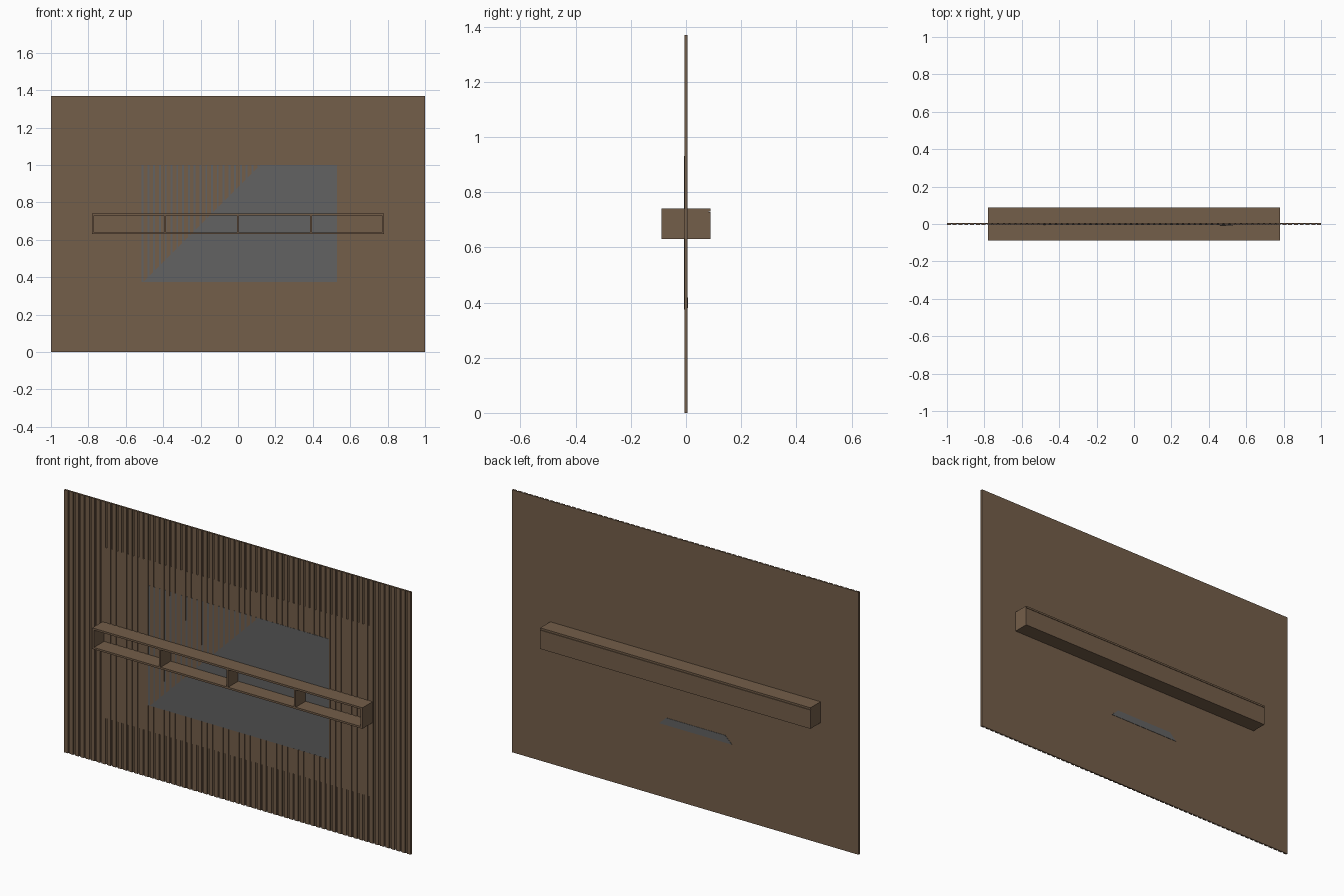
import bpy, bmesh

if "Cube" in bpy.data.objects:
    bpy.data.objects.remove(bpy.data.objects["Cube"])


def material(name, rgb):
    m = bpy.data.materials.new(name)
    m.diffuse_color = (*rgb, 1)
    m.use_nodes = True
    m.node_tree.nodes["Principled BSDF"].inputs["Base Color"].default_value = m.diffuse_color
    return m


WOOD = material("walnut_brown", (0.175, 0.112, 0.067))
GREY = material("screen_grey", (0.122, 0.122, 0.122))


def finish(name, bm, mat):
    bmesh.ops.recalc_face_normals(bm, faces=bm.faces)
    me = bpy.data.meshes.new(name)
    bm.to_mesh(me)
    bm.free()
    me.materials.append(mat)
    ob = bpy.data.objects.new(name, me)
    bpy.context.collection.objects.link(ob)
    return ob


def prism(bm, pts, y0, y1):
    """Extrude an x-z outline from depth y0 to y1; depths may be functions of x, z."""
    f0 = y0 if callable(y0) else lambda x, z: y0
    f1 = y1 if callable(y1) else lambda x, z: y1
    a = [bm.verts.new((x, f0(x, z), z)) for x, z in pts]
    b = [bm.verts.new((x, f1(x, z), z)) for x, z in pts]
    n = len(pts)
    bm.faces.new(a)
    bm.faces.new(b[::-1])
    for i in range(n):
        j = (i + 1) % n
        bm.faces.new((a[i], b[i], b[j], a[j]))


def rect(x0, x1, z0, z1):
    return [(x0, z0), (x1, z0), (x1, z1), (x0, z1)]


# Slatted wall: one grooved profile extruded upwards
H, SLATS, GAP = 1.37, 65, 0.010
pitch = (2 + GAP) / SLATS
profile = [(1, 0.005), (-1, 0.005)]
for i in range(SLATS):
    x0 = -1 + i * pitch
    x1 = x0 + pitch - GAP
    if i:
        profile.append((x0, 0.001))
    profile += [(x0, -0.005), (x1, -0.005)]
    if i < SLATS - 1:
        profile.append((x1, 0.001))
bm = bmesh.new()
face = bm.faces.new([bm.verts.new((x, y, 0)) for x, y in profile])
ext = bmesh.ops.extrude_face_region(bm, geom=[face])
bmesh.ops.translate(bm, vec=(0, 0, H),
                    verts=[v for v in ext["geom"] if isinstance(v, bmesh.types.BMVert)])
bmesh.ops.triangulate(bm, faces=[f for f in bm.faces if len(f.verts) > 4])
finish("slatted_wall", bm, WOOD)

# Mounting plate sunk in the grooves
bm = bmesh.new()
prism(bm, rect(-0.78, 0.78, 0.24, 1.13), -0.002, 0.003)
finish("mounting_plate", bm, WOOD)


# Screen, tilted so that only its lower right clears the slats
def screen_front(x, z):
    return -0.005 - 0.0028 * ((x + 0.5) - (z - 0.38))


bm = bmesh.new()
prism(bm, rect(-0.53, 0.53, 0.375, 1.0), screen_front, 0.003)
finish("screen", bm, GREY)

# Small housing that shows through the back of the wall
bm = bmesh.new()
prism(bm, [(-0.27, 0.38), (0.15, 0.38), (0.11, 0.418), (-0.23, 0.418)], 0.0, 0.0068)
finish("screen_back_housing", bm, GREY)

# Open-fronted shelf box
W, D, Z0, Z1, T = 0.78, 0.088, 0.63, 0.74, 0.01
for name, z in (("shelf_bottom", Z0), ("shelf_top", Z1 - T)):
    bm = bmesh.new()
    prism(bm, rect(-W, W, z, z + T), -D, D)
    finish(name, bm, WOOD)
bm = bmesh.new()
for x in (-W, -0.395, -T / 2, 0.385, W - T):
    prism(bm, rect(x, x + T, Z0 + T, Z1 - T), -D, D - 0.006)
finish("shelf_sides_and_dividers", bm, WOOD)
bm = bmesh.new()
prism(bm, rect(-W, W, Z0 + T, Z1 - T - 0.002), D - 0.006, D)
finish("shelf_back", bm, WOOD)
